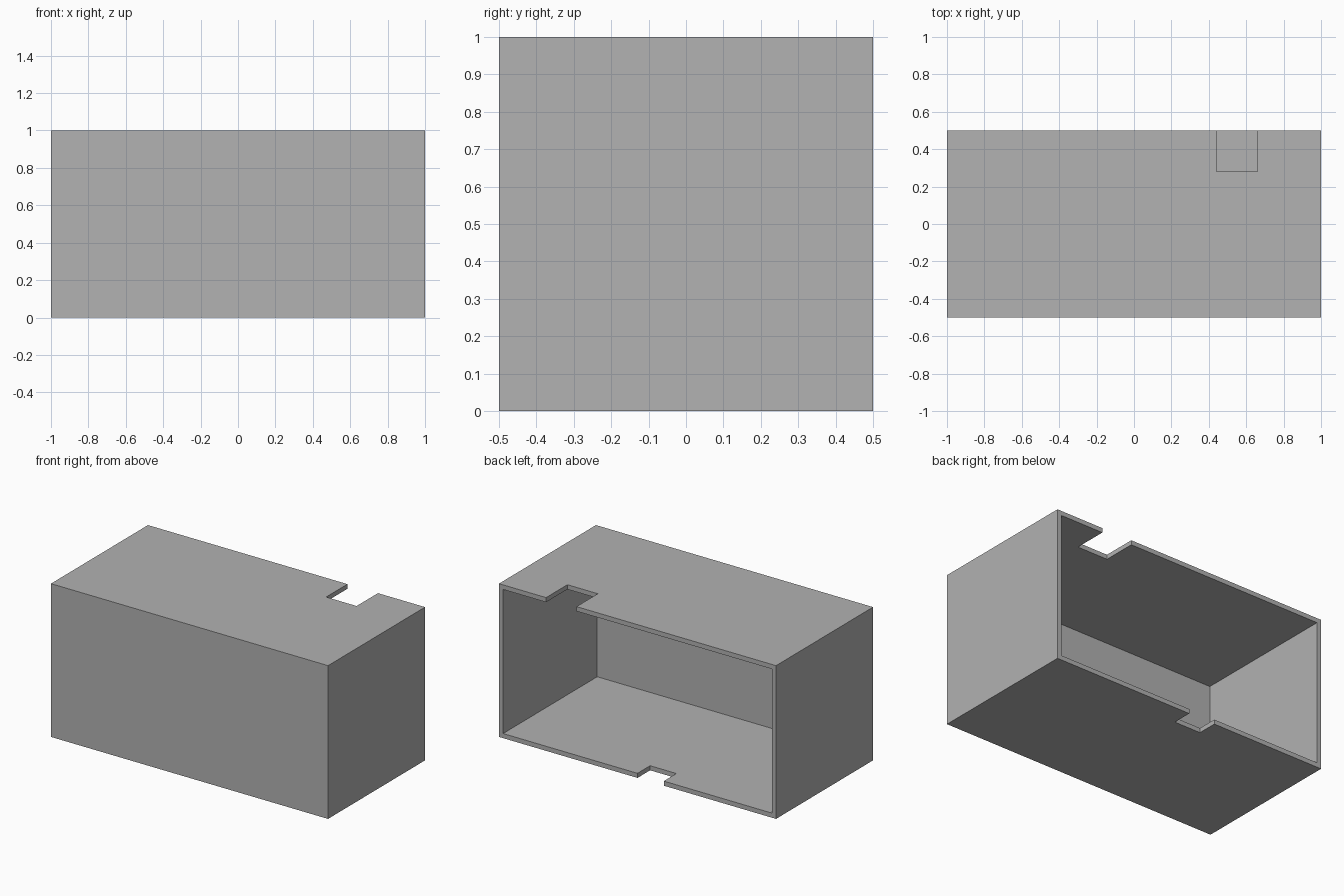
import bpy

old = bpy.data.objects.get("Cube")
if old:
    bpy.data.objects.remove(old, do_unlink=True)

WALL = 0.03

grey = bpy.data.materials.new("plain_grey")
grey.use_nodes = True
colour = (0.445, 0.445, 0.445, 1)
grey.diffuse_color = colour
grey.node_tree.nodes["Principled BSDF"].inputs["Base Color"].default_value = colour


def box(name, x, y, z):
    """Box spanning the given (low, high) range on each axis."""
    spans = (x, y, z)
    bpy.ops.mesh.primitive_cube_add(size=1, location=[(a + b) / 2 for a, b in spans])
    ob = bpy.context.object
    ob.name = name
    ob.scale = [b - a for a, b in spans]
    bpy.ops.object.transform_apply(location=True, rotation=True, scale=True)
    ob.data.materials.append(grey)
    return ob


def cut(target, cutter):
    """Subtract the cutter from the target, then discard it."""
    cutter.hide_render = True
    mod = target.modifiers.new(cutter.name, "BOOLEAN")
    mod.operation = "DIFFERENCE"
    mod.solver = "EXACT"
    mod.object = cutter
    bpy.context.view_layer.objects.active = target
    bpy.ops.object.modifier_apply(modifier=mod.name)
    bpy.data.objects.remove(cutter, do_unlink=True)


# Outer shell
shell = box("box_shell", (-1, 1), (-0.5, 0.5), (0, 1))

# Hollow, open at the back
cut(shell, box("hollow", (-1 + WALL, 1 - WALL), (-0.5 + WALL, 0.6), (WALL, 1 - WALL)))

# Notches in the rear edges of the top and bottom panels
cut(shell, box("top_notch", (0.44, 0.66), (0.28, 0.6), (0.9, 1.1)))
cut(shell, box("bottom_notch", (-0.19, 0), (0.37, 0.6), (-0.1, 0.1)))
